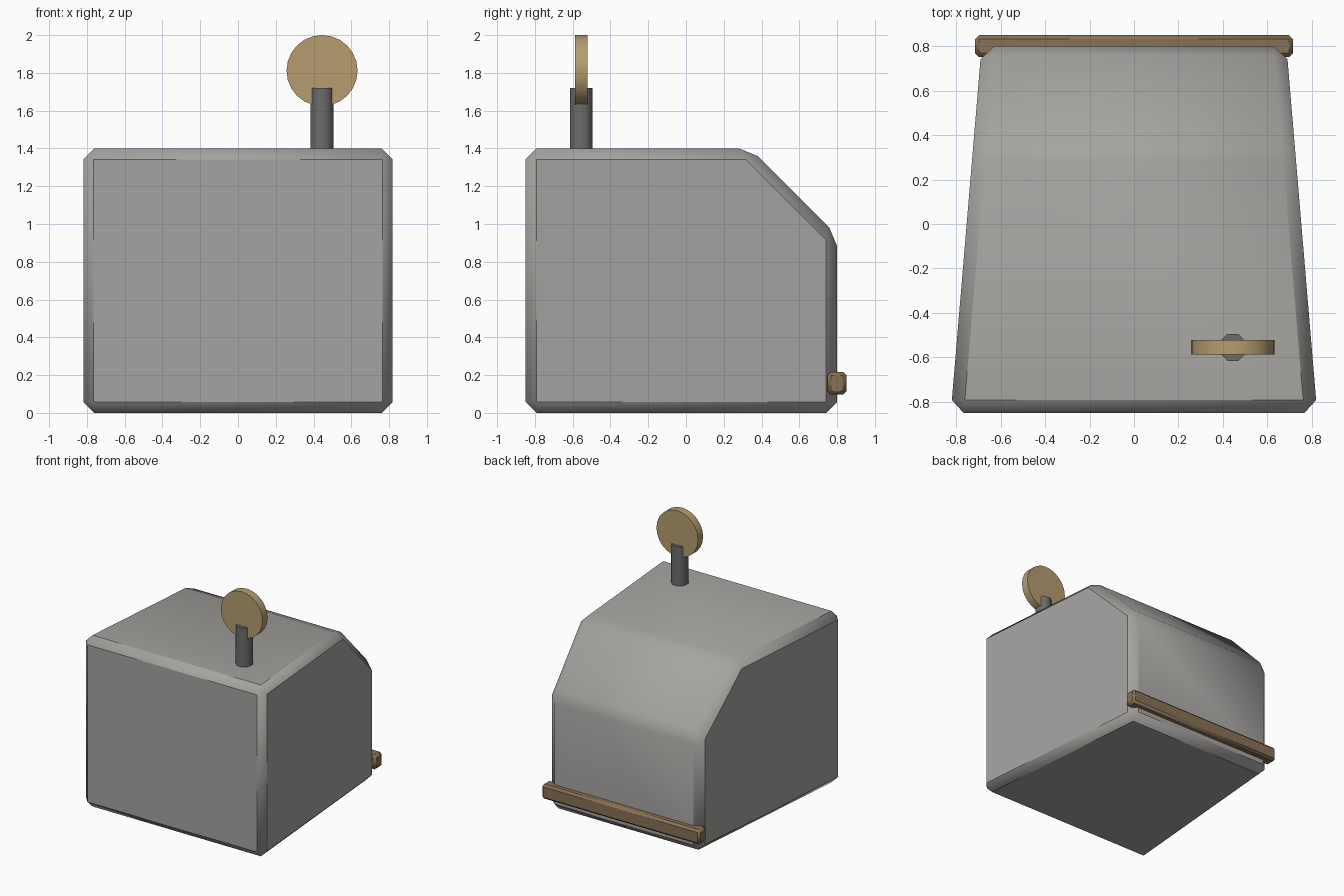
import bpy, bmesh, math
from mathutils import Matrix

if "Cube" in bpy.data.objects:
    bpy.data.objects.remove(bpy.data.objects["Cube"])


def material(name, rgb):
    m = bpy.data.materials.new(name)
    m.diffuse_color = (*rgb, 1)
    m.use_nodes = True
    m.node_tree.nodes["Principled BSDF"].inputs["Base Color"].default_value = m.diffuse_color
    return m


GREY = material("light grey", (0.38, 0.37, 0.355))
DARK = material("dark grey", (0.15, 0.15, 0.148))
TAN = material("tan", (0.46, 0.34, 0.16))
BROWN = material("brown", (0.25, 0.165, 0.09))


def finish(bm, name, mat, bevel=0, angle=40):
    """Bevel, colour and smooth a part."""
    if bevel:
        bmesh.ops.bevel(bm, geom=bm.edges[:], offset=bevel, segments=1,
                        affect='EDGES', clamp_overlap=True)
    bmesh.ops.recalc_face_normals(bm, faces=bm.faces[:])
    me = bpy.data.meshes.new(name)
    bm.to_mesh(me)
    bm.free()
    me.materials.append(mat)
    ob = bpy.data.objects.new(name, me)
    bpy.context.collection.objects.link(ob)
    bpy.ops.object.select_all(action='DESELECT')
    ob.select_set(True)
    bpy.context.view_layer.objects.active = ob
    bpy.ops.object.shade_smooth_by_angle(angle=math.radians(angle))
    return ob


def cylinder(name, mat, sides, radius, depth, matrix):
    bm = bmesh.new()
    bmesh.ops.create_cone(bm, cap_ends=True, segments=sides, radius1=radius,
                          radius2=radius, depth=depth, matrix=matrix)
    return finish(bm, name, mat, angle=50)


# Body: side profile with sloped back, tapering in plan towards +y
profile = [(-0.85, 0), (0.80, 0), (0.80, 0.94), (0.34, 1.40), (-0.85, 1.40)]
bm = bmesh.new()
sides = []
for s in (-1, 1):
    sides.append([bm.verts.new((s * (0.824 - 0.084 * (y + 0.85)), y, z)) for y, z in profile])
    bm.faces.new(sides[-1])
for i in range(len(profile)):
    j = (i + 1) % len(profile)
    bm.faces.new((sides[0][i], sides[0][j], sides[1][j], sides[1][i]))
finish(bm, "body", GREY, bevel=0.058)

# Bumper bar along the lower back
bm = bmesh.new()
bmesh.ops.create_cube(bm, size=1, matrix=Matrix.Translation((0, 0.80, 0.157))
                      @ Matrix.Diagonal((1.43, 0.10, 0.12, 1)))
finish(bm, "rear_bar", BROWN, bevel=0.018)

# Post on the roof and the round disc it carries
cylinder("post", DARK, 8, 0.065, 0.36,
         Matrix.Translation((0.445, -0.555, 1.54)) @ Matrix.Rotation(math.pi / 8, 4, 'Z'))
cylinder("disc", TAN, 24, 0.188, 0.066,
         Matrix.Translation((0.445, -0.555, 1.812)) @ Matrix.Rotation(math.pi / 2, 4, 'X'))
